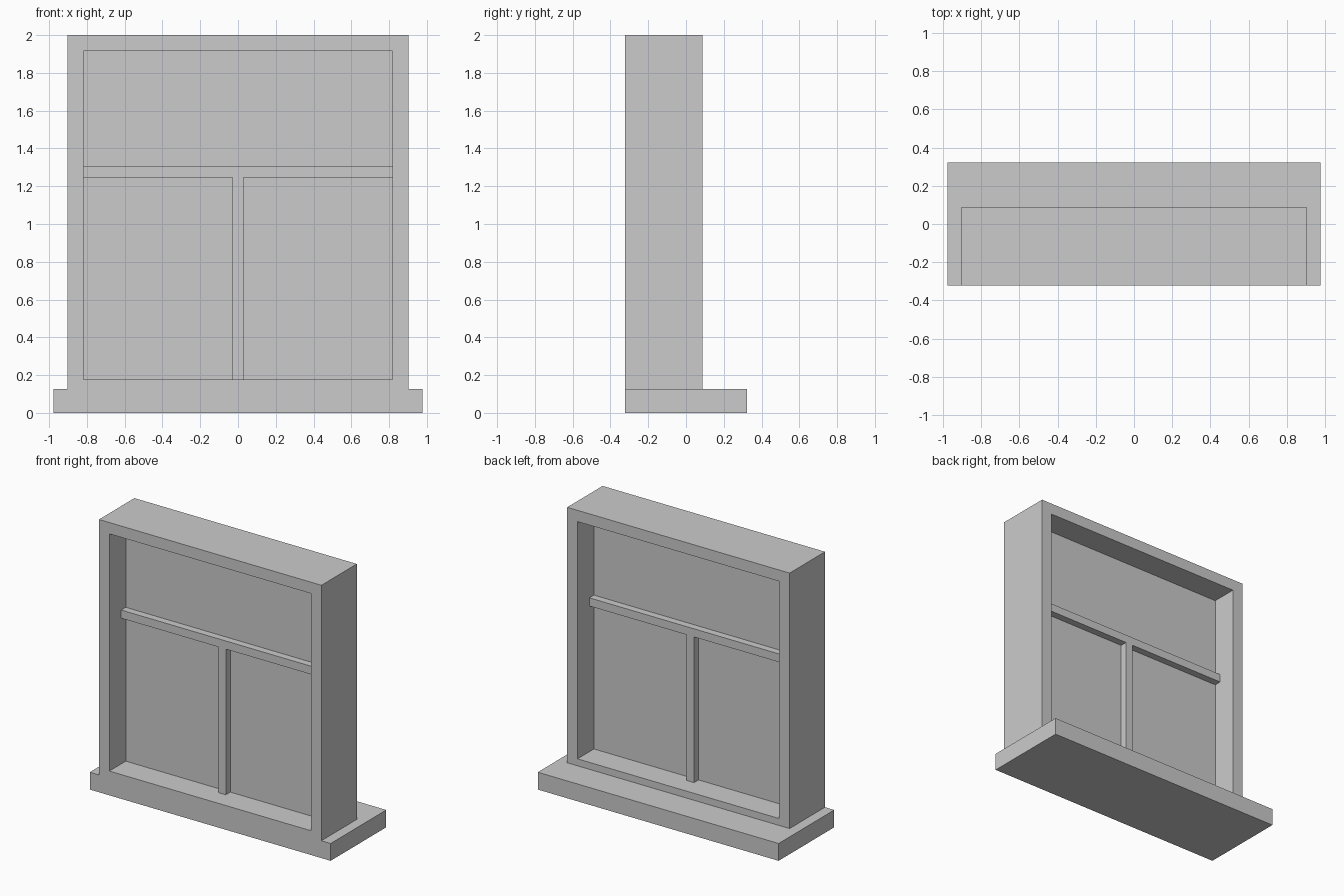
import bpy, bmesh

if "Cube" in bpy.data.objects:
    bpy.data.objects.remove(bpy.data.objects["Cube"])

MID_Y = -0.117            # centre plane of the window
FRAME_DEPTH, BAR_DEPTH, GLASS_DEPTH = 0.41, 0.135, 0.03
W_OUT, W_IN = 0.902, 0.818
Z_OUT, Z_IN = (0.095, 2.0), (0.178, 1.917)


def finish(name, bm):
    bmesh.ops.recalc_face_normals(bm, faces=bm.faces)
    mesh = bpy.data.meshes.new(name)
    bm.to_mesh(mesh)
    bm.free()
    ob = bpy.data.objects.new(name, mesh)
    bpy.context.collection.objects.link(ob)
    return ob


def rect(half_w, z0, z1):
    return [(-half_w, z0), (half_w, z0), (half_w, z1), (-half_w, z1)]


def extrude_y(bm, faces, depth):
    ext = bmesh.ops.extrude_face_region(bm, geom=faces)["geom"]
    verts = [v for v in ext if isinstance(v, bmesh.types.BMVert)]
    bmesh.ops.translate(bm, verts=verts, vec=(0, depth, 0))


def prism(name, profile, depth, mid_y):
    """Extrude an x-z outline along y, centred on mid_y."""
    bm = bmesh.new()
    face = bm.faces.new([bm.verts.new((x, mid_y - depth / 2, z)) for x, z in profile])
    extrude_y(bm, [face], depth)
    return finish(name, bm)


# Sill slab
prism("sill", rect(0.977, 0, 0.127), 0.644, 0)

# Outer frame: mitred ring, extruded
bm = bmesh.new()
outer, inner = ([bm.verts.new((x, MID_Y - FRAME_DEPTH / 2, z)) for x, z in rect(w, *zs)]
                for w, zs in ((W_OUT, Z_OUT), (W_IN, Z_IN)))
ring = [bm.faces.new((outer[i], outer[(i + 1) % 4], inner[(i + 1) % 4], inner[i]))
        for i in range(4)]
extrude_y(bm, ring, FRAME_DEPTH)
finish("outer_frame", bm)

# Glazing bars: T-shaped transom and mullion in one piece
half = [(0.03, Z_IN[0]), (0.03, 1.246), (W_IN, 1.246), (W_IN, 1.306)]
prism("glazing_bars", half + [(-x, z) for x, z in reversed(half)], BAR_DEPTH, MID_Y)

# Glass pane filling the opening
prism("glass_pane", rect(W_IN, *Z_IN), GLASS_DEPTH, MID_Y)
